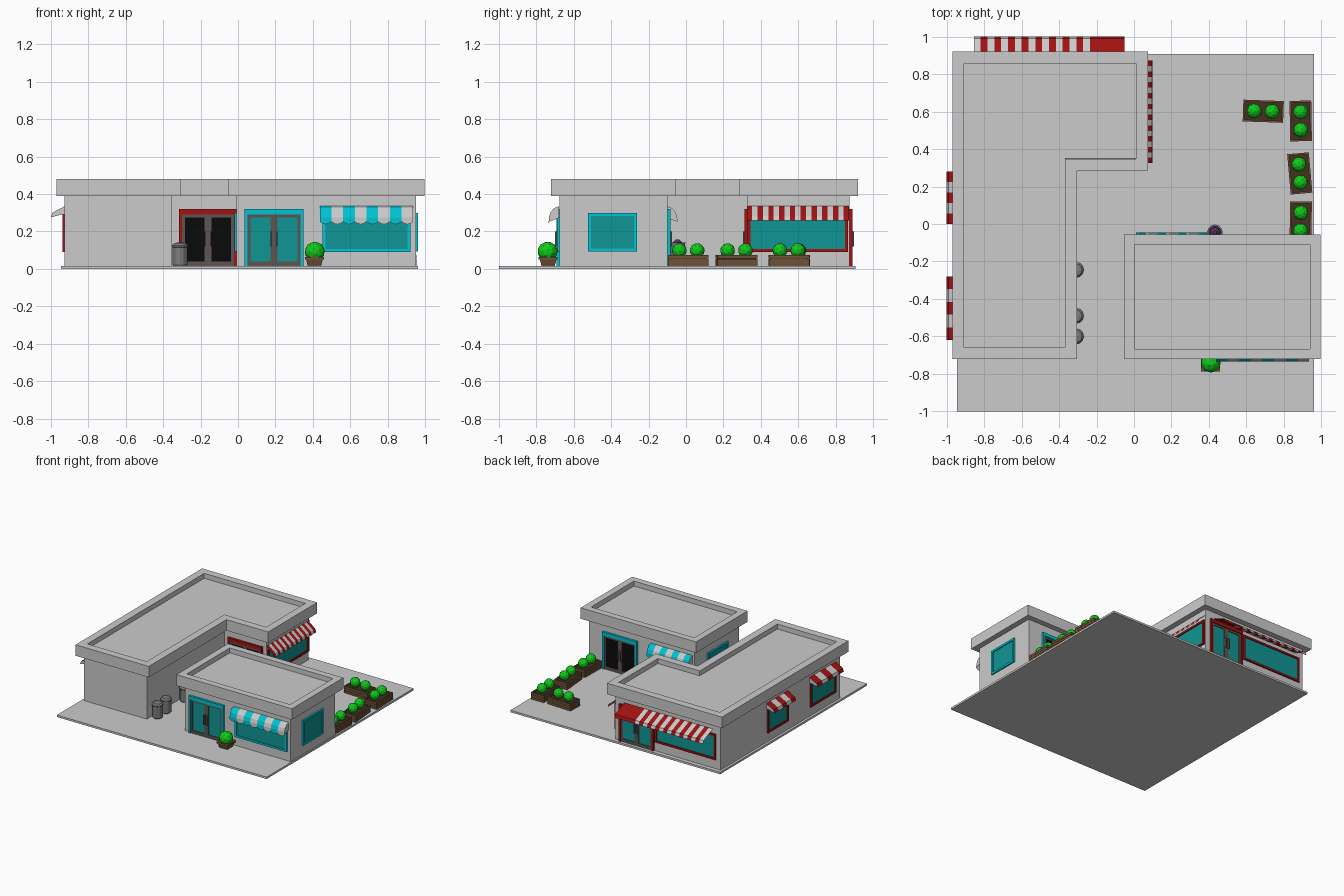
import bpy, bmesh, math, random
from mathutils import Matrix, Vector

if "Cube" in bpy.data.objects:
    bpy.data.objects.remove(bpy.data.objects["Cube"])

random.seed(4)


def mat(name, r, g, b):
    m = bpy.data.materials.new(name)
    m.diffuse_color = (r, g, b, 1)
    m.use_nodes = True
    m.node_tree.nodes["Principled BSDF"].inputs["Base Color"].default_value = m.diffuse_color
    return m


RED = mat("red", 0.36, 0.006, 0.006)
CYAN = mat("cyan", 0.0, 0.55, 0.65)
TEAL = mat("teal_glass", 0.005, 0.3, 0.3)
BLACK = mat("dark_glass", 0.003, 0.003, 0.003)
WHITE = mat("white", 0.75, 0.75, 0.75)
BRONZE = mat("door_metal", 0.11, 0.09, 0.08)
WOOD = mat("wood", 0.16, 0.085, 0.04)
SOIL = mat("soil", 0.06, 0.03, 0.015)
LEAF = mat("leaf", 0.005, 0.6, 0.01)
BIN = mat("bin_metal", 0.2, 0.2, 0.2)
BAG = mat("bag", 0.12, 0.03, 0.14)


def finish(name, bm, mats=(), M=None):
    me = bpy.data.meshes.new(name)
    bm.to_mesh(me)
    bm.free()
    for m in mats:
        me.materials.append(m)
    ob = bpy.data.objects.new(name, me)
    if M is not None:
        ob.matrix_world = M
    bpy.context.collection.objects.link(ob)
    return ob


def boxes(name, specs, m=None, M=None):
    """Boxes given as x0, x1, y0, y1, z0, z1, joined in one mesh."""
    bm = bmesh.new()
    for x0, x1, y0, y1, z0, z1 in specs:
        T = Matrix.Translation(((x0 + x1) / 2, (y0 + y1) / 2, (z0 + z1) / 2))
        bmesh.ops.create_cube(bm, size=1, matrix=T @ Matrix.Diagonal((x1 - x0, y1 - y0, z1 - z0, 1)))
    return finish(name, bm, [m] if m else [], M)


def prism(name, pts, z0, z1, parapet=0):
    """Extruded outline, optionally with a sunken top behind a parapet."""
    bm = bmesh.new()
    low = [bm.verts.new((x, y, z0)) for x, y in pts]
    top = [bm.verts.new((x, y, z1)) for x, y in pts]
    n = len(pts)
    bm.faces.new(low[::-1])
    cap = bm.faces.new(top)
    for i in range(n):
        j = (i + 1) % n
        bm.faces.new((low[i], low[j], top[j], top[i]))
    if parapet:
        bm.normal_update()
        bmesh.ops.inset_region(bm, faces=[cap], thickness=parapet, use_even_offset=True)
        bmesh.ops.inset_region(bm, faces=[cap], thickness=0.0005, depth=-0.04, use_even_offset=True)
    return finish(name, bm)


def on_wall(angle, plane, a, b):
    """Wall frame: local x along the wall, local -y outward. Returns matrix and half width."""
    mid = (a + b) / 2
    pos = (mid, plane, 0) if angle % 180 == 0 else (plane, mid, 0)
    return Matrix.Translation(pos) @ Matrix.Rotation(math.radians(angle), 4, 'Z'), abs(b - a) / 2


def window(name, angle, plane, a, b, z0, z1, col):
    M, h = on_wall(angle, plane, a, b)
    t, d = 0.016, -0.012
    boxes(name + "_frame", [(-h, h, d, 0.005, z1 - t, z1), (-h, h, d, 0.005, z0, z0 + t),
                            (-h, -h + t, d, 0.005, z0 + t, z1 - t), (h - t, h, d, 0.005, z0 + t, z1 - t)], col, M)
    boxes(name + "_glass", [(-h + t, h - t, -0.004, 0.005, z0 + t, z1 - t)], TEAL, M)


def door(name, angle, plane, a, b, col, glass):
    M, h = on_wall(angle, plane, a, b)
    z0, z1, t, d = 0.015, 0.32, 0.016, -0.018
    boxes(name + "_frame", [(-h, h, d, 0.005, z1 - 0.028, z1), (-h, -h + t, d, 0.005, z0, z1 - 0.028),
                            (h - t, h, d, 0.005, z0, z1 - 0.028)], col, M)
    leaf, handles = [], []
    top, w = z1 - 0.028, h - t
    for s in (-1, 1):
        for p, q in ((0.001, 0.018), (w - 0.016, w)):
            leaf.append((min(s * p, s * q), max(s * p, s * q), -0.01, 0.005, z0, top))
        p, q = sorted((s * 0.018, s * (w - 0.016)))
        leaf += [(p, q, -0.01, 0.005, z0, z0 + 0.025), (p, q, -0.01, 0.005, top - 0.016, top)]
        p, q = sorted((s * 0.01, s * 0.018))
        handles.append((p, q, -0.026, -0.01, 0.12, 0.2))
    boxes(name + "_leaves", leaf, BRONZE, M)
    boxes(name + "_handles", handles, BRONZE, M)
    boxes(name + "_glass", [(-w, w, -0.004, 0.005, z0, top)], glass, M)


def awning(name, angle, plane, a, b, profile, n, col, first=0, scallop=0.0, sides=False):
    """Striped cloth from an (outward, z) profile; the last edge may be scalloped."""
    M, h = on_wall(angle, plane, a, b)
    sub = 4 if scallop else 1
    bm = bmesh.new()
    rows = []
    for i in range(n * sub + 1):
        x = -h + 2 * h * i / (n * sub)
        drop = scallop * math.sin(math.pi * (i % sub) / sub)
        rows.append([bm.verts.new((x, -o, z - (drop if k == len(profile) - 1 else 0)))
                     for k, (o, z) in enumerate(profile)])
    for i in range(n * sub):
        for k in range(len(profile) - 1):
            f = bm.faces.new((rows[i][k], rows[i][k + 1], rows[i + 1][k + 1], rows[i + 1][k]))
            f.material_index = (i // sub + first) % 2
    if sides:
        for x in (-h, h):
            f = bm.faces.new([bm.verts.new((x, -o, z)) for o, z in profile + [(0, profile[-1][1] + 0.02)]])
            f.material_index = 1
    finish(name, bm, [col, WHITE], M)


def bush(x, y, z, r):
    bm = bmesh.new()
    R = Matrix.Rotation(random.uniform(0, 6), 4, 'Z') @ Matrix.Rotation(random.uniform(0, 1), 4, 'X')
    bmesh.ops.create_icosphere(bm, subdivisions=2, radius=r, matrix=Matrix.Translation((x, y, z)) @ R)
    finish("bush", bm, [LEAF])


def planter(x, y, ang):
    M = Matrix.Translation((x, y, 0)) @ Matrix.Rotation(math.radians(ang), 4, 'Z')
    L, W, slats = 0.108, 0.058, []
    for k in range(3):
        z0 = 0.015 + k * 0.02
        z1 = z0 + 0.0185
        slats += [(-L, L, -W, -W + 0.01, z0, z1), (-L, L, W - 0.01, W, z0, z1),
                  (-L, -L + 0.01, -W + 0.01, W - 0.01, z0, z1), (L - 0.01, L, -W + 0.01, W - 0.01, z0, z1)]
    boxes("planter_slats", slats, WOOD, M)
    boxes("planter_soil", [(-L + 0.008, L - 0.008, -W + 0.008, W - 0.008, 0.015, 0.064)], SOIL, M)
    for s in (-1, 1):
        p = M @ Vector((s * 0.048, 0, 0))
        bush(p.x, p.y, 0.098, 0.04)


def ring_lathe(name, x, y, prof, seg, m, turn=0.0):
    bm = bmesh.new()
    rings = [[bm.verts.new((x + r * math.cos(turn + 2 * math.pi * i / seg),
                            y + r * math.sin(turn + 2 * math.pi * i / seg), z)) for i in range(seg)] for r, z in prof]
    for p, q in zip(rings, rings[1:]):
        for i in range(seg):
            j = (i + 1) % seg
            bm.faces.new((p[i], p[j], q[j], q[i]))
    bm.faces.new(rings[0][::-1])
    bm.faces.new(rings[-1])
    finish(name, bm, [m])


# Ground slab, two buildings and their parapet roofs
boxes("ground_slab", [(-0.945, 0.96, -1.0, 0.907, 0, 0.016)])
prism("large_walls", [(-0.925, -0.675), (-0.355, -0.675), (-0.355, 0.33), (0.03, 0.33), (0.03, 0.873), (-0.925, 0.873)], 0.015, 0.392)
prism("large_roof", [(-0.97, -0.722), (-0.305, -0.722), (-0.305, 0.285), (0.075, 0.285), (0.075, 0.92), (-0.97, 0.92)], 0.39, 0.48, 0.063)
prism("small_walls", [(-0.008, -0.675), (0.95, -0.675), (0.95, -0.1), (-0.008, -0.1)], 0.015, 0.392)
prism("small_roof", [(-0.053, -0.722), (0.995, -0.722), (0.995, -0.055), (-0.053, -0.055)], 0.39, 0.48, 0.055)

# Large building: doors, windows, red awnings
door("court_door", 0, 0.33, -0.315, -0.005, RED, BLACK)
door("back_door", 180, 0.873, -0.325, -0.012, RED, TEAL)
window("back_window", 180, 0.873, -0.885, -0.335, 0.09, 0.3, RED)
window("court_window", 90, 0.03, 0.33, 0.865, 0.09, 0.3, RED)
window("left_window", 270, -0.925, 0.0, 0.27, 0.09, 0.31, RED)
window("left_window", 270, -0.925, -0.615, -0.285, 0.09, 0.31, RED)
slope = [(0, 0.335), (0.062, 0.285), (0.07, 0.26)]
awning("court_awning", 90, 0.03, 0.325, 0.872, slope, 19, RED)
slope = [(0, 0.335), (0.118, 0.285), (0.127, 0.26)]
awning("back_awning", 180, 0.873, -0.855, -0.235, slope, 17, RED, 1)
awning("back_door_awning", 180, 0.873, -0.235, -0.05, slope, 1, RED)
slope = [(0, 0.335), (0.066, 0.3), (0.075, 0.275)]
awning("left_awning", 270, -0.925, 0.0, 0.28, slope, 5, RED, sides=True)
awning("left_awning", 270, -0.925, -0.62, -0.28, slope, 5, RED, sides=True)

# Small building: doors, windows, curved cyan awnings
door("front_door", 0, -0.675, 0.035, 0.35, CYAN, TEAL)
door("yard_door", 180, -0.1, 0.505, 0.82, CYAN, BLACK)
window("front_window", 0, -0.675, 0.45, 0.92, 0.09, 0.3, CYAN)
window("yard_window", 180, -0.1, 0.02, 0.38, 0.09, 0.3, CYAN)
window("right_window", 90, 0.95, -0.525, -0.262, 0.092, 0.298, CYAN)
window("left_side_window", 270, -0.008, -0.525, -0.262, 0.092, 0.298, CYAN)
curve = [(0, 0.335), (0.025, 0.325), (0.044, 0.303), (0.053, 0.275), (0.054, 0.252)]
awning("front_awning", 0, -0.68, 0.437, 0.935, curve, 8, CYAN, 0, 0.014, True)
awning("yard_awning", 180, -0.1, 0.01, 0.39, curve, 7, CYAN, 0, 0.014, True)

# Planters, potted bush and bins
for px, py, pa in ((0.69, 0.602, -2), (0.89, 0.55, 91), (0.885, 0.27, 95), (0.89, 0.012, 89)):
    planter(px, py, pa)
ring_lathe("pot", 0.408, -0.737, [(0.05, 0.015), (0.063, 0.05), (0.072, 0.05), (0.072, 0.064), (0.06, 0.064)], 4, WOOD, math.pi / 4)
bush(0.41, -0.74, 0.092, 0.054)
can = [(0.034, 0.015), (0.04, 0.025), (0.04, 0.115), (0.043, 0.118), (0.043, 0.126), (0.032, 0.138), (0.012, 0.141)]
for bx, by in ((-0.31, -0.245), (-0.31, -0.49), (-0.31, -0.6)):
    ring_lathe("bin", bx, by, can, 12, BIN)
ring_lathe("open_bin", 0.432, -0.045, [(0.034, 0.015), (0.04, 0.13), (0.042, 0.142), (0.033, 0.142), (0.031, 0.12)], 12, BIN)
ring_lathe("bin_bag", 0.432, -0.045, [(0.03, 0.115), (0.027, 0.14), (0.01, 0.156)], 8, BAG)
